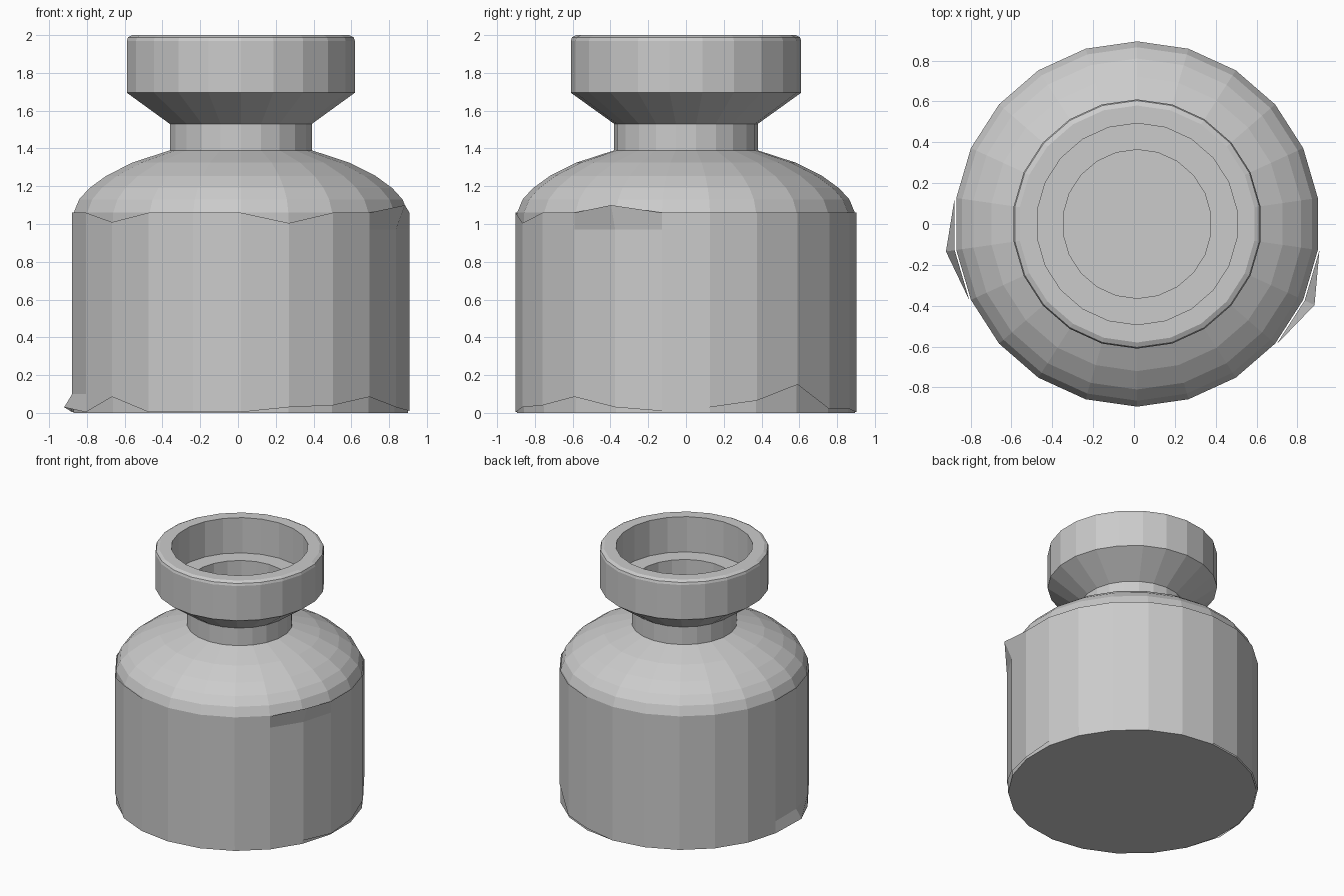
import bpy
from math import sin, cos, tau

if "Cube" in bpy.data.objects:
    bpy.data.objects.remove(bpy.data.objects["Cube"])

SIDES = 22
CX, CY = 0.015, 0.0


def ring_point(r, j, z):
    """Point on a 22-sided ring; j = 0 is the front corner, counting towards +x."""
    a = tau * j / SIDES
    return (CX + r * sin(a), CY - r * cos(a), z)


def skin(name, rings, cap_start=False, cap_end=False):
    """Join equal rings of points into a flat-shaded surface."""
    verts = [p for ring in rings for p in ring]
    faces = []
    for i in range(len(rings) - 1):
        for j in range(SIDES):
            k = (j + 1) % SIDES
            a, b = i * SIDES, (i + 1) * SIDES
            faces.append((a + j, a + k, b + k, b + j))
    if cap_start:
        faces.append(tuple(reversed(range(SIDES))))
    if cap_end:
        faces.append(tuple(range(len(verts) - SIDES, len(verts))))
    mesh = bpy.data.meshes.new(name)
    mesh.from_pydata(verts, [], faces)
    obj = bpy.data.objects.new(name, mesh)
    bpy.context.collection.objects.link(obj)
    return obj


# Bottle: outside from base to rim, then down the stepped mouth into the cavity
profile = [
    (0.894, 0.0), (0.894, 1.06), (0.865, 1.13), (0.81, 1.19), (0.72, 1.255),
    (0.58, 1.325), (0.38, 1.39), (0.38, 1.53), (0.61, 1.695), (0.61, 1.97),
    (0.604, 1.988), (0.58, 2.0), (0.493, 2.0), (0.493, 1.72), (0.364, 1.72),
    (0.364, 1.375), (0.57, 1.305), (0.79, 1.175), (0.86, 1.06), (0.86, 0.03),
]
skin("bottle", [[ring_point(r, j, z) for j in range(SIDES)] for r, z in profile],
     cap_start=True, cap_end=True)

# Paper sleeve: worn edges given as {corner: height}, lifted corners as {corner: radius}
R = 0.902
top_z = {1: 1.005, 4: 1.10, 19: 1.01}
top_r = {4: 0.955}
low_z = {1: 0.03, 2: 0.04, 3: 0.085, 4: 0.03, 5: 0.01, 6: 0.03, 7: 0.065,
         8: 0.15, 9: 0.02, 10: 0.02, 17: 0.03, 19: 0.085}
low_r = {17: 0.945}
skin("label_sleeve", [
    [ring_point(low_r.get(j, R), j, low_z.get(j, 0.004)) for j in range(SIDES)],
    [ring_point(R, j, 0.16 if j == 8 else 0.10) for j in range(SIDES)],
    [ring_point(R, j, 0.97) for j in range(SIDES)],
    [ring_point(top_r.get(j, R), j, top_z.get(j, 1.06)) for j in range(SIDES)],
])
